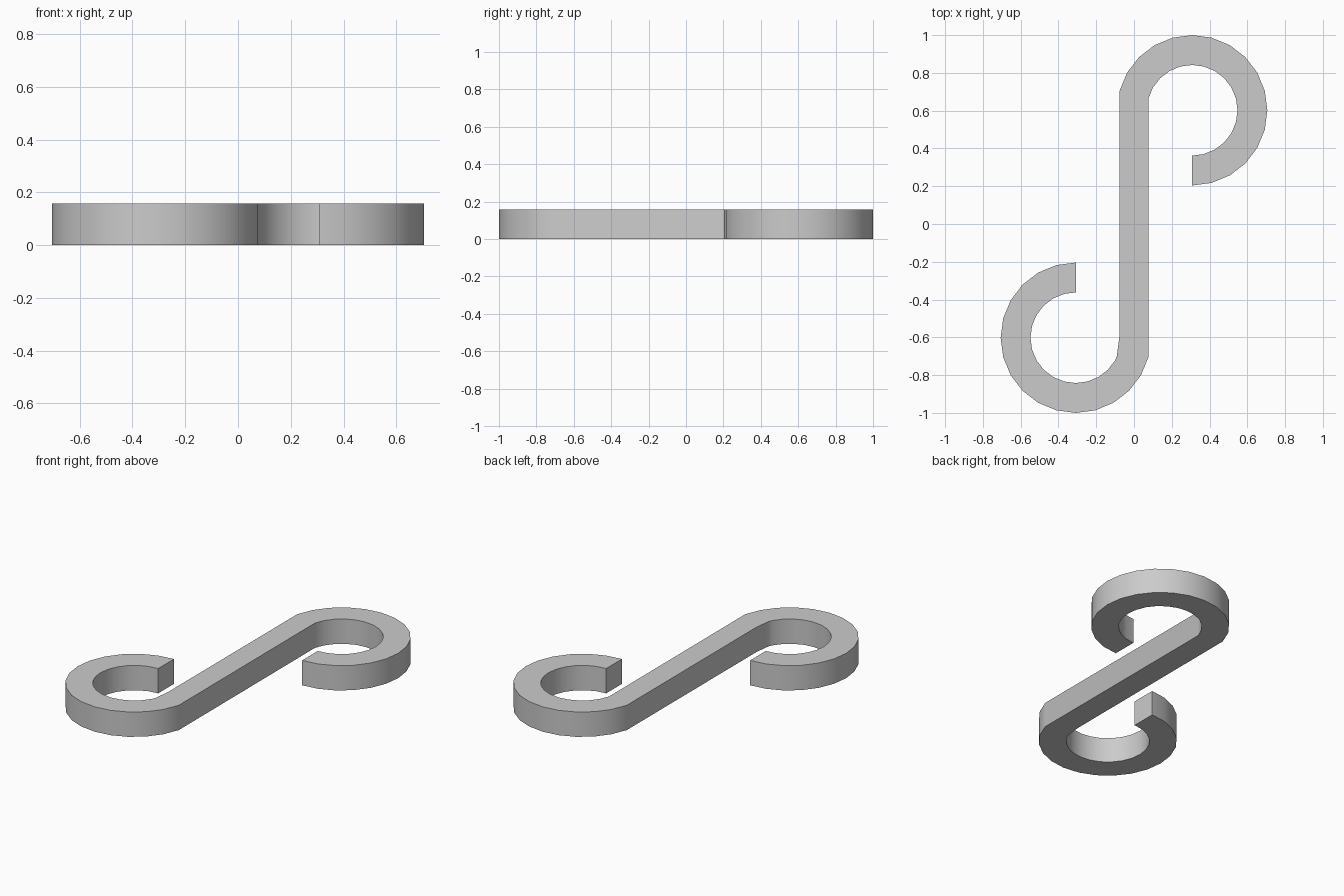
import bpy, bmesh
from math import cos, sin, radians

cube = bpy.data.objects.get("Cube")
if cube:
    bpy.data.objects.remove(cube, do_unlink=True)

HEIGHT = 0.158
OUTER, INNER = 0.398, 0.24
CX, CY = 0.308, 0.602


def arc(side, radius, start, end, step=15):
    """Points on one hook's arc; side +1 is the back hook, -1 the front hook."""
    count = abs(end - start) // step
    sign = 1 if end > start else -1
    angles = [radians(start + sign * step * i) for i in range(count + 1)]
    return [(side * (CX + radius * cos(a)), side * (CY + radius * sin(a)))
            for a in angles]


# Outline: back hook, straight shank, front hook
outline = arc(1, OUTER, 165, -90) + arc(1, INNER, -90, 165)
outline += arc(-1, OUTER, 165, -90) + arc(-1, INNER, -90, 150)
outline += [(-0.091, -0.70), (-0.078, -0.60)]

# Extrude the flat outline into a solid of square section
bm = bmesh.new()
base = bm.faces.new([bm.verts.new((x, y, 0)) for x, y in outline])
result = bmesh.ops.extrude_face_region(bm, geom=[base], use_keep_orig=True)
top = [v for v in result["geom"] if isinstance(v, bmesh.types.BMVert)]
bmesh.ops.translate(bm, verts=top, vec=(0, 0, HEIGHT))
bmesh.ops.recalc_face_normals(bm, faces=bm.faces)
mesh = bpy.data.meshes.new("s_hook")
bm.to_mesh(mesh)
bm.free()

hook = bpy.data.objects.new("s_hook", mesh)
bpy.context.collection.objects.link(hook)

# Plain grey material
grey = bpy.data.materials.new("light_grey")
grey.use_nodes = True
colour = (0.6, 0.6, 0.6, 1)
grey.diffuse_color = colour
grey.node_tree.nodes["Principled BSDF"].inputs["Base Color"].default_value = colour
mesh.materials.append(grey)

# Smooth curved walls, crisp rims
bpy.ops.object.select_all(action="DESELECT")
hook.select_set(True)
bpy.context.view_layer.objects.active = hook
bpy.ops.object.shade_smooth_by_angle(angle=radians(30))
